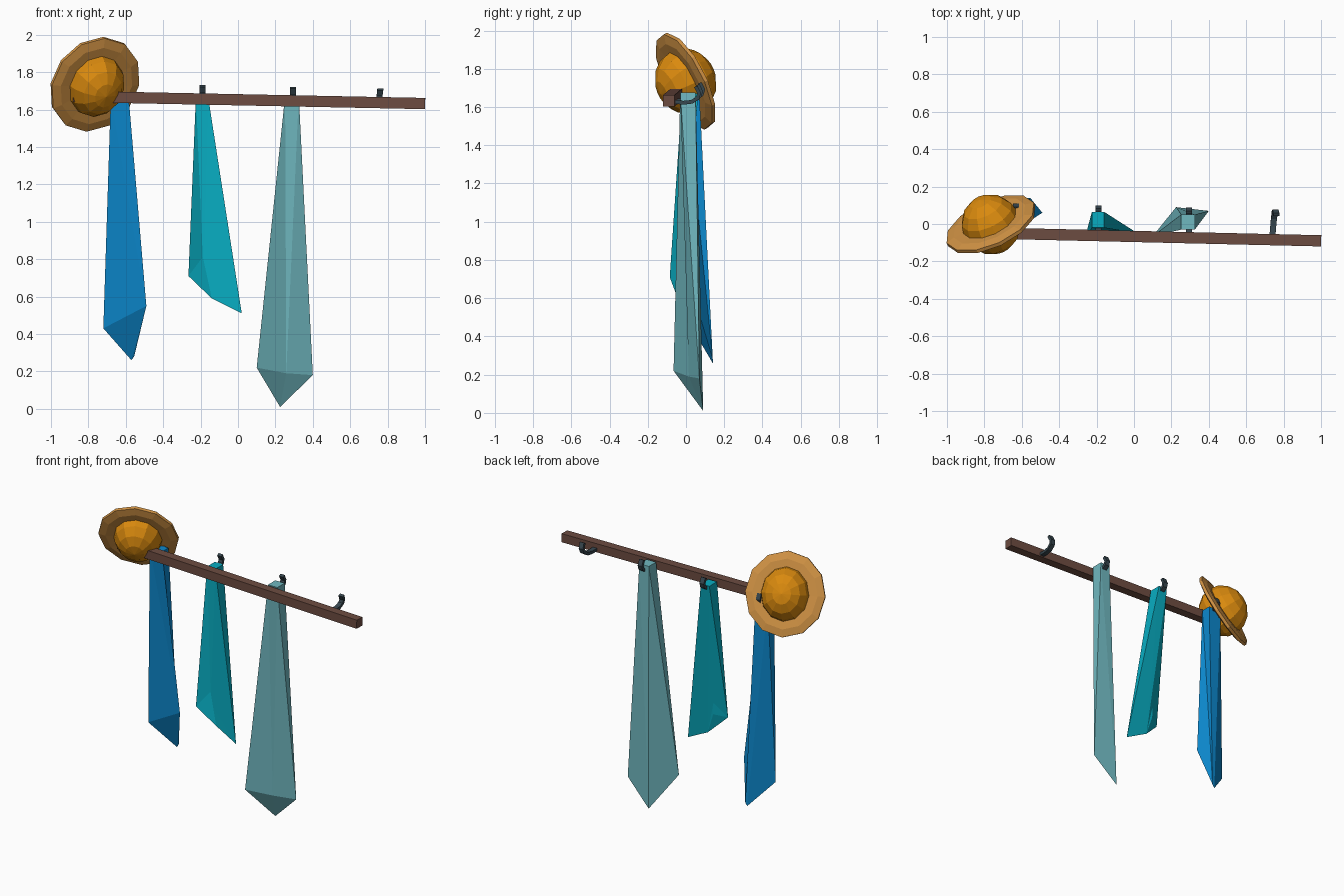
import bpy, bmesh, math
from mathutils import Matrix, Vector

if "Cube" in bpy.data.objects:
    bpy.data.objects.remove(bpy.data.objects["Cube"], do_unlink=True)


def material(name, rgb):
    lin = [((c / 255 + 0.055) / 1.055) ** 2.4 if c > 10 else c / 255 / 12.92 for c in rgb]
    mat = bpy.data.materials.new(name)
    mat.use_nodes = True
    mat.diffuse_color = (*lin, 1)
    mat.node_tree.nodes["Principled BSDF"].inputs["Base Color"].default_value = (*lin, 1)
    return mat


WOOD = material("brown wood", (109, 76, 65))
IRON = material("dark iron", (55, 71, 79))
BLUE = material("blue cloth", (12, 136, 205))
TEAL = material("teal cloth", (8, 172, 193))
PALE = material("pale teal cloth", (112, 184, 192))
ORANGE = material("orange crown", (218, 138, 14))
TAN = material("tan brim", (208, 146, 68))


def finish(bm, name, mat):
    bmesh.ops.recalc_face_normals(bm, faces=bm.faces)
    mesh = bpy.data.meshes.new(name)
    bm.to_mesh(mesh)
    bm.free()
    mesh.materials.append(mat)
    obj = bpy.data.objects.new(name, mesh)
    bpy.context.collection.objects.link(obj)
    return obj


# Wall bar, slightly tilted
bar_start, bar_end = Vector((-0.88, -0.046, 1.67)), Vector((1.0, -0.09, 1.632))
along = (bar_end - bar_start).normalized()
across = Vector((0, 0, 1)).cross(along).normalized()
frame = Matrix((along, across, along.cross(across))).transposed().to_4x4()
bm = bmesh.new()
bmesh.ops.create_cube(bm, size=1, matrix=Matrix.Translation((bar_start + bar_end) / 2) @ frame
                      @ Matrix.Diagonal(((bar_end - bar_start).length, 0.06, 0.06, 1)))
finish(bm, "bar", WOOD)

# Curled hooks on the back of the bar: offsets in y and z from the bar centre
HOOK_PATH = [(0.02, -0.01), (0.07, -0.015), (0.115, -0.01), (0.145, 0.01), (0.152, 0.035), (0.135, 0.07)]


def hook(name, x, lean=0.0):
    base = bar_start.lerp(bar_end, (x - bar_start.x) / (bar_end.x - bar_start.x))
    bm = bmesh.new()
    rows = []
    for i, (dy, dz) in enumerate(HOOK_PATH):
        shift = lean * i / len(HOOK_PATH)
        rows.append([bm.verts.new(base + Vector((shift + side, dy, dz))) for side in (-0.016, 0.016)])
    for a, b in zip(rows, rows[1:]):
        bm.faces.new((a[0], a[1], b[1], b[0]))
    obj = finish(bm, name, IRON)
    solid = obj.modifiers.new("thickness", "SOLIDIFY")
    solid.thickness = 0.02
    solid.offset = 0


hook("hook_1", -0.63)
hook("hook_2", -0.19)
hook("hook_3", 0.295)
hook("hook_4", 0.74, 0.025)


# Hanging cloths: a square top folded down to four loose corners
def cloth(name, mat, x0, x1, y0, y1, top, hem):
    bm = bmesh.new()
    t = [bm.verts.new((x, y, top)) for x, y in ((x0, y0), (x1, y0), (x1, y1), (x0, y1))]
    b = [bm.verts.new(p) for p in hem]
    bm.faces.new(t)
    for i in range(4):
        j = (i + 1) % 4
        bm.faces.new((t[i], t[j], b[j]))
        bm.faces.new((t[i], b[j], b[i]))
    bm.faces.new((b[0], b[1], b[3]))
    bm.faces.new((b[1], b[2], b[3]))
    finish(bm, name, mat)


cloth("blue_cloth", BLUE, -0.68, -0.585, 0.0, 0.07, 1.67,
      [(-0.72, 0.04, 0.43), (-0.49, 0.06, 0.55), (-0.555, 0.14, 0.28), (-0.57, 0.14, 0.26)])
cloth("teal_cloth", TEAL, -0.225, -0.16, -0.02, 0.065, 1.67,
      [(-0.265, -0.085, 0.71), (-0.185, -0.035, 0.73), (0.02, -0.05, 0.51), (-0.14, -0.04, 0.59)])
cloth("pale_cloth", PALE, 0.252, 0.325, -0.03, 0.05, 1.675,
      [(0.1, -0.065, 0.22), (0.258, 0.015, 0.19), (0.4, 0.07, 0.18), (0.225, 0.09, 0.01)])

# Hat hung on the end of the bar
normal = Vector((-0.38, 0.82, 0.42)).normalized()
side = normal.cross(Vector((0, 0, 1))).normalized()
up = side.cross(normal)
tilt = Matrix((side, up, normal)).transposed().to_4x4()
hat = Matrix.Translation((-0.765, -0.002, 1.735)) @ tilt

bm = bmesh.new()
bmesh.ops.create_uvsphere(bm, u_segments=12, v_segments=8, radius=1,
                          matrix=hat @ Matrix.Diagonal((0.158, 0.178, 0.16, 1)))
finish(bm, "hat_crown", ORANGE)

# Brim: a flat ring turned around the hat axis
BRIM = [(0.13, 0.018), (0.21, 0.022), (0.257, 0.01), (0.257, -0.01), (0.21, -0.022), (0.13, -0.018)]
bm = bmesh.new()
rings = []
for k in range(12):
    a = math.tau * k / 12
    rings.append([bm.verts.new(hat @ Vector((r * math.cos(a), 1.07 * r * math.sin(a), h))) for r, h in BRIM])
for k in range(12):
    a, b = rings[k], rings[(k + 1) % 12]
    for i in range(len(BRIM)):
        j = (i + 1) % len(BRIM)
        bm.faces.new((a[i], a[j], b[j], b[i]))
finish(bm, "hat_brim", TAN)
